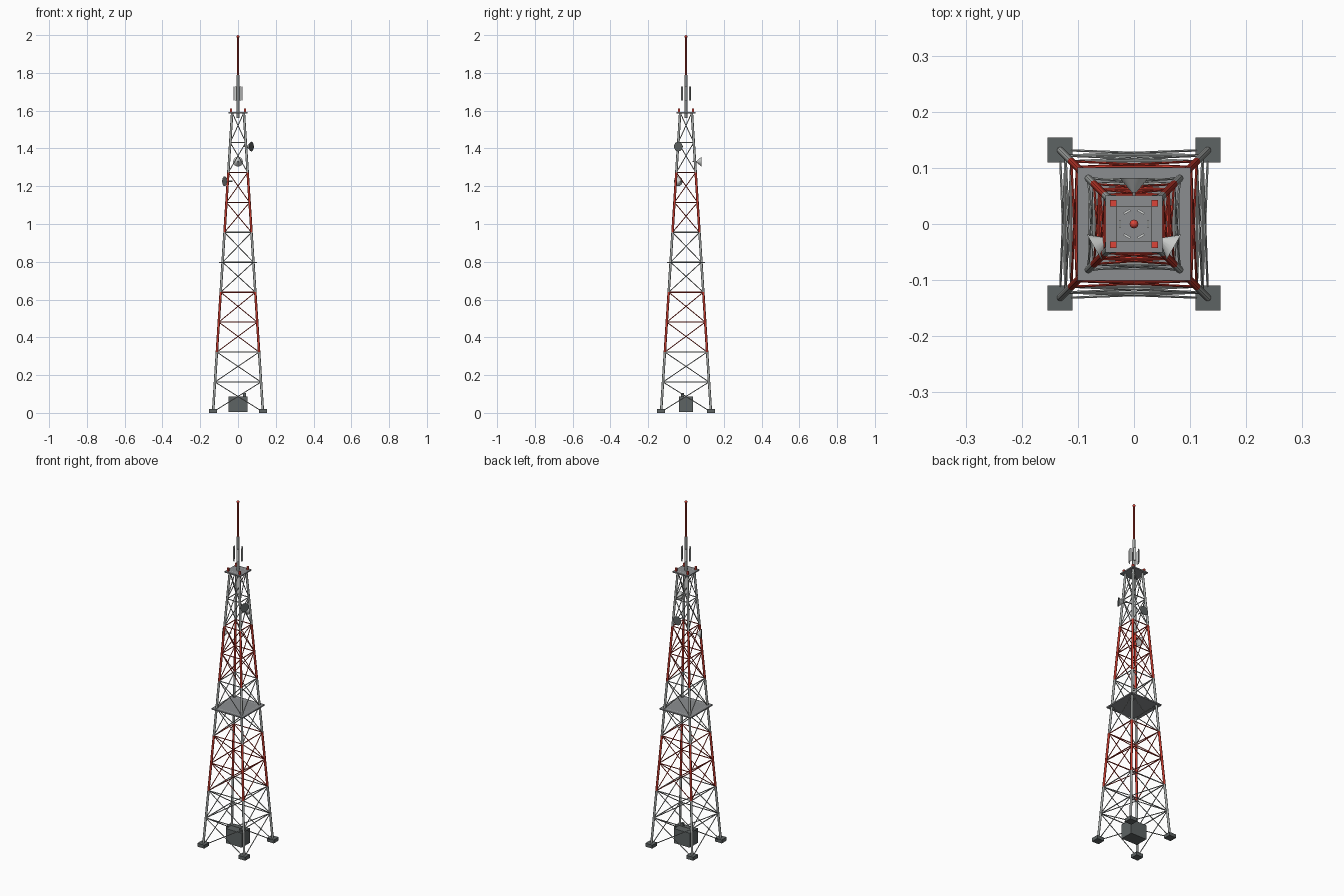
import bpy, bmesh, math
from mathutils import Vector, Matrix

if "Cube" in bpy.data.objects:
    bpy.data.objects.remove(bpy.data.objects["Cube"])


def material(name, rgb):
    m = bpy.data.materials.new(name)
    m.diffuse_color = (*rgb, 1)
    m.use_nodes = True
    m.node_tree.nodes["Principled BSDF"].inputs["Base Color"].default_value = m.diffuse_color
    return m


STEEL = material("galvanised steel", (0.40, 0.42, 0.41))
RED = material("warning red", (0.55, 0.04, 0.025))
DECK = material("deck grey", (0.26, 0.27, 0.28))
DARK = material("dark grey", (0.11, 0.125, 0.125))
WHITE = material("off white", (0.62, 0.64, 0.63))
LAMP = material("lamp red", (0.72, 0.06, 0.04))


def tube(bm, a, b, r1, r2=None, sides=6):
    """Cylinder or cone between two points."""
    a, b = Vector(a), Vector(b)
    d = b - a
    mat = Matrix.Translation((a + b) / 2) @ d.to_track_quat('Z', 'Y').to_matrix().to_4x4()
    bmesh.ops.create_cone(bm, cap_ends=True, segments=sides, radius1=r1,
                          radius2=r1 if r2 is None else r2, depth=d.length, matrix=mat)


def box(bm, centre, size, turn=0):
    mat = (Matrix.Translation(centre) @ Matrix.Rotation(turn, 4, 'Z')
           @ Matrix.Diagonal((*size, 1)))
    bmesh.ops.create_cube(bm, size=1, matrix=mat)


def finish(bm, name, mats, smooth=False):
    me = bpy.data.meshes.new(name)
    bm.to_mesh(me)
    bm.free()
    for m in mats:
        me.materials.append(m)
    ob = bpy.data.objects.new(name, me)
    bpy.context.collection.objects.link(ob)
    if smooth:
        bpy.context.view_layer.objects.active = ob
        ob.select_set(True)
        bpy.ops.object.shade_smooth_by_angle(angle=math.radians(50))
        ob.select_set(False)
    return ob


# Tower proportions
Z0, TOP, BAYS = 0.005, 1.59, 10
CORNERS = [(-1, -1), (1, -1), (1, 1), (-1, 1)]


def level(i):
    return Z0 + (TOP - Z0) * i / BAYS


def corner(c, i):
    h = 0.132 + (0.031 - 0.132) * i / BAYS
    return Vector((c[0] * h, c[1] * h, level(i)))


# Lattice in five alternating bands of two bays
for band in range(5):
    paint = RED if band % 2 else STEEL
    lo = band * 2
    legs, braces = bmesh.new(), bmesh.new()
    for k, c in enumerate(CORNERS):
        n = CORNERS[(k + 1) % 4]
        tube(legs, corner(c, lo), corner(c, lo + 2), 0.0065, sides=8)
        for i in (lo, lo + 1):
            tube(braces, corner(c, i), corner(n, i + 1), 0.0024)
            tube(braces, corner(n, i), corner(c, i + 1), 0.0024)
            tube(braces, corner(c, i + 1), corner(n, i + 1), 0.003)
    finish(legs, f"legs_band_{band + 1}", [paint], True)
    finish(braces, f"braces_band_{band + 1}", [paint], True)

# Footings
bm = bmesh.new()
for x, y in CORNERS:
    box(bm, (x * 0.132, y * 0.132, 0.01), (0.044, 0.044, 0.02))
finish(bm, "footings", [DARK])

# Decks
for name, half, z in (("middle_deck", 0.101, level(5)), ("top_deck", 0.051, TOP)):
    bm = bmesh.new()
    box(bm, (0, 0, z - 0.001), (half * 2, half * 2, 0.007))
    finish(bm, name, [DECK])

# Equipment cabinet with a roof vent
bm = bmesh.new()
box(bm, (0, 0, 0.046), (0.102, 0.076, 0.084))
box(bm, (0.035, -0.018, 0.096), (0.016, 0.016, 0.018))
finish(bm, "equipment_cabinet", [DARK])

# Corner warning lamps
bm = bmesh.new()
for x, y in CORNERS:
    box(bm, (x * 0.037, y * 0.037, 1.602), (0.011, 0.011, 0.018))
finish(bm, "corner_lamps", [LAMP])

# Mast, spire and tip lamp
bm = bmesh.new()
tube(bm, (0, 0, 1.56), (0, 0, 1.79), 0.0075, sides=8)
finish(bm, "mast", [STEEL], True)
bm = bmesh.new()
tube(bm, (0, 0, 1.79), (0, 0, 1.99), 0.005, 0.004, sides=8)
finish(bm, "spire", [RED], True)
bm = bmesh.new()
bmesh.ops.create_uvsphere(bm, u_segments=8, v_segments=6, radius=0.008,
                          matrix=Matrix.Translation((0, 0, 1.992)))
finish(bm, "tip_lamp", [LAMP], True)

# Ring of six panel antennas
bm = bmesh.new()
for k in range(6):
    a = k * math.pi / 3
    box(bm, (0.025 * math.cos(a), 0.025 * math.sin(a), 1.69), (0.004, 0.013, 0.075), a)
finish(bm, "panel_antennas", [WHITE])

# Dish antennas: pale cone, dark face, short mounting arm
for k, (deg, z) in enumerate(((330, 1.41), (90, 1.33), (210, 1.226))):
    a = math.radians(deg)
    out = Vector((math.cos(a), math.sin(a), 0))
    up = Vector((0, 0, z))
    bm = bmesh.new()
    tube(bm, up + out * 0.056, up + out * 0.082, 0.004, 0.026, sides=16)
    bm.normal_update()
    for f in bm.faces:
        f.material_index = 1 if f.normal.dot(out) > 0.9 else 0
    finish(bm, f"dish_{k + 1}", [WHITE, DARK], True)
    bm = bmesh.new()
    tube(bm, up + out * 0.035, up + out * 0.058, 0.003)
    finish(bm, f"dish_arm_{k + 1}", [STEEL], True)
